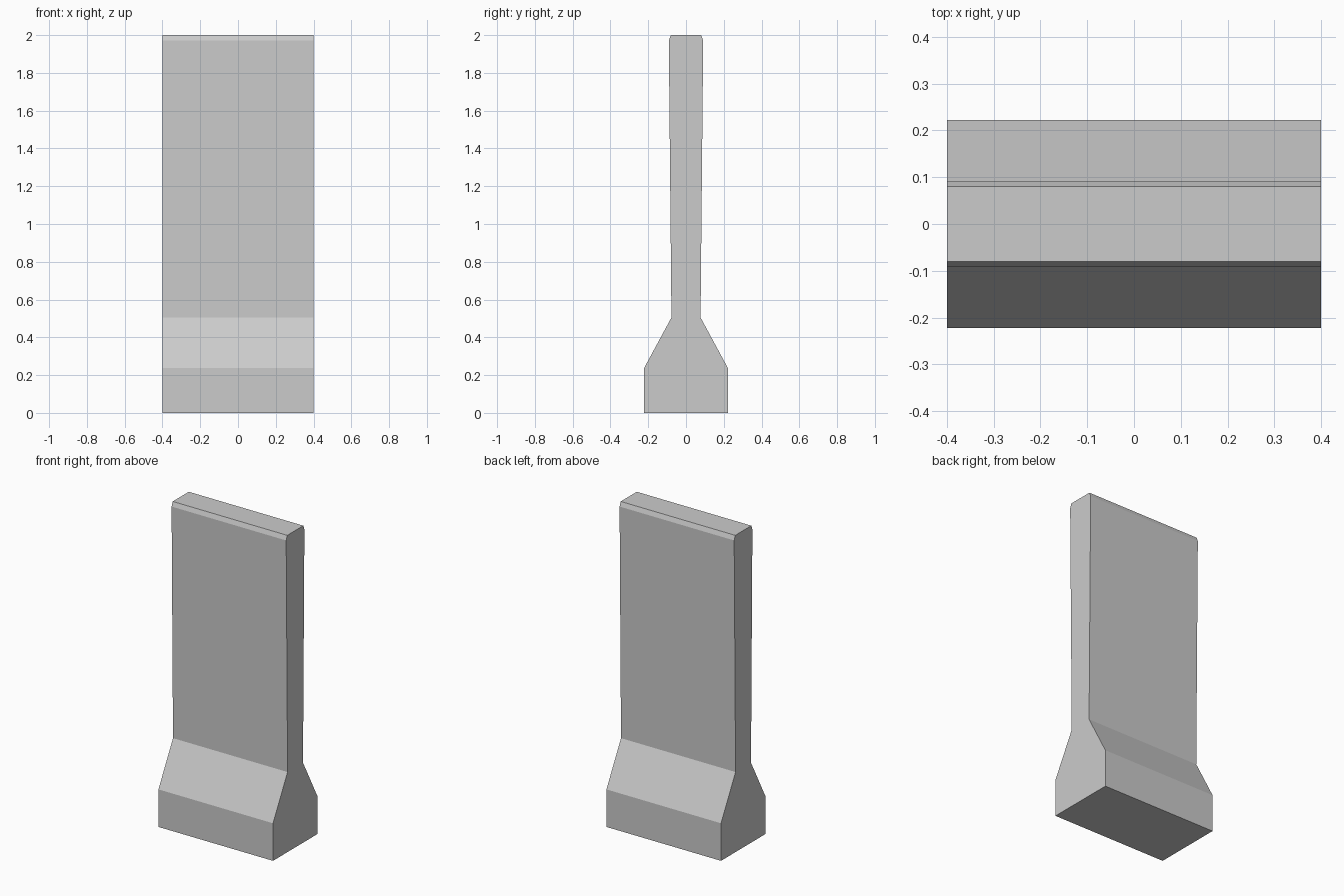
import bpy
import bmesh

cube = bpy.data.objects.get("Cube")
if cube:
    bpy.data.objects.remove(cube, do_unlink=True)

# Plain concrete colour
concrete = bpy.data.materials.new("concrete_grey")
concrete.use_nodes = True
colour = (0.6, 0.6, 0.6, 1)
concrete.diffuse_color = colour
concrete.node_tree.nodes["Principled BSDF"].inputs["Base Color"].default_value = colour

# Half profile (half depth, height): foot, sloped shoulder, flared wall, chamfered top
half_width = 0.4
half = [(0.222, 0), (0.222, 0.237), (0.077, 0.505), (0.091, 1.972), (0.08, 2)]
profile = half + [(-y, z) for y, z in reversed(half)]

# Extrude the mirrored profile across the width
bm = bmesh.new()
end = bm.faces.new([bm.verts.new((-half_width, y, z)) for y, z in profile])
extruded = bmesh.ops.extrude_face_region(bm, geom=[end])["geom"]
moved = [v for v in extruded if isinstance(v, bmesh.types.BMVert)]
bmesh.ops.translate(bm, verts=moved, vec=(2 * half_width, 0, 0))
bmesh.ops.recalc_face_normals(bm, faces=bm.faces[:])

mesh = bpy.data.meshes.new("barrier_wall")
bm.to_mesh(mesh)
bm.free()
mesh.materials.append(concrete)
barrier = bpy.data.objects.new("barrier_wall", mesh)
bpy.context.collection.objects.link(barrier)
